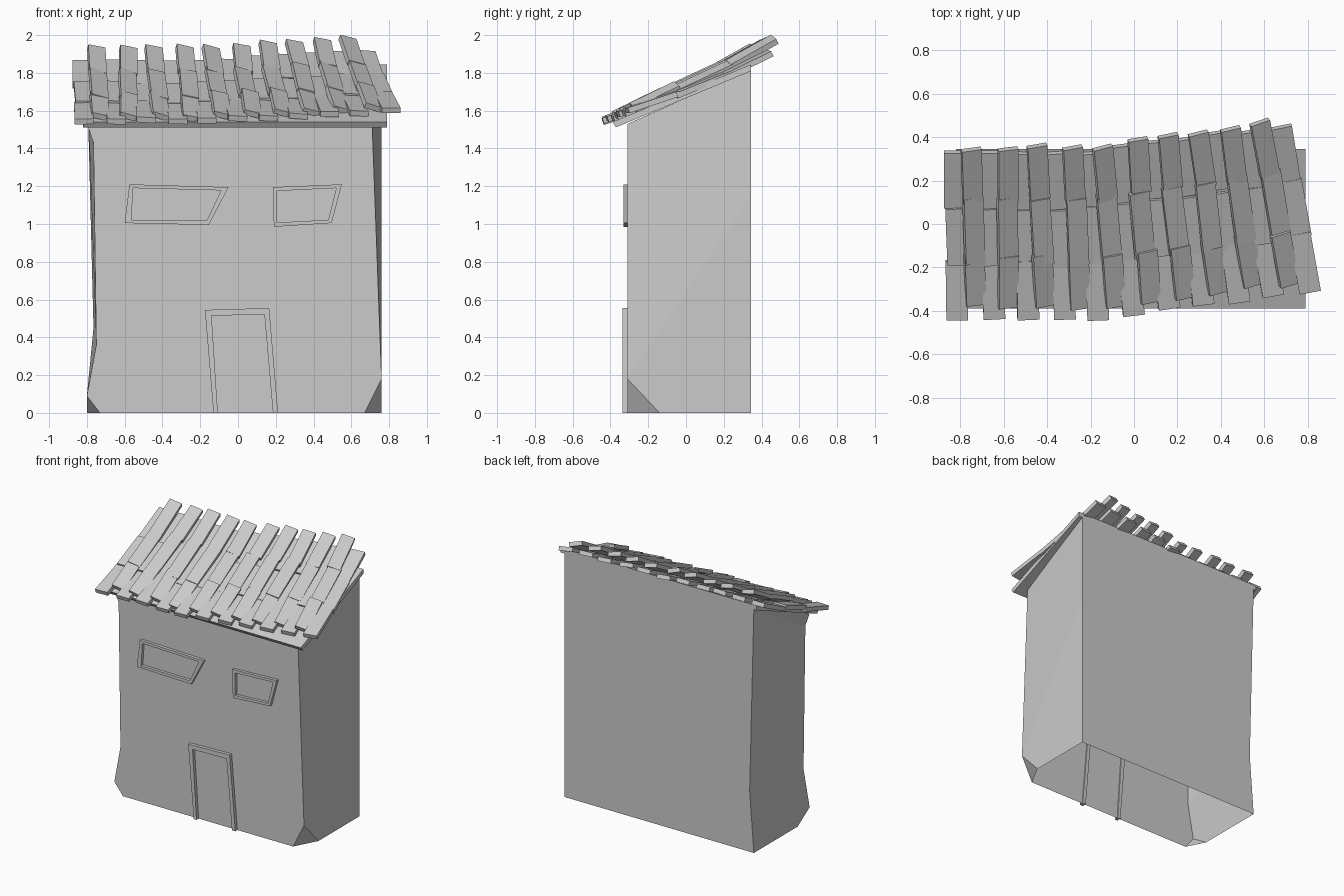
import bpy, math, random
from mathutils import Vector, Matrix

if "Cube" in bpy.data.objects:
    bpy.data.objects.remove(bpy.data.objects["Cube"])

random.seed(4)
FRONT, BACK = -0.31, 0.345


def make(name, verts, faces):
    me = bpy.data.meshes.new(name)
    me.from_pydata(verts, [], faces)
    me.update()
    ob = bpy.data.objects.new(name, me)
    bpy.context.collection.objects.link(ob)
    return ob


def frame(name, outer, inner, y0, y1, closed=True):
    """Flat trim between two matching outlines (x, z), extruded in y."""
    n = len(outer)
    verts = [(x, y, z) for y in (y0, y1) for ring in (outer, inner) for x, z in ring]
    faces = []
    for i in range(n if closed else n - 1):
        j = (i + 1) % n
        o, p, q, r = (i, j), (i + n, j + n), (i + 2 * n, j + 2 * n), (i + 3 * n, j + 3 * n)
        faces += [(o[0], o[1], p[1], p[0]), (q[0], r[0], r[1], q[1]),
                  (o[0], q[0], q[1], o[1]), (p[0], p[1], r[1], r[0])]
    if not closed:
        for i in (0, n - 1):
            faces.append((i, i + n, i + 3 * n, i + 2 * n))
    return make(name, verts, faces)


# Walls: warped shell with an open bottom and clipped lower front corners
front = [(-0.73, 0), (0.67, 0), (0.76, 0.18), (0.71, 1.53), (-0.80, 1.53),
         (-0.765, 1.43), (-0.75, 0.36), (-0.80, 0.09)]
verts = [(x, FRONT, z) for x, z in front]
verts += [(0.76, -0.14, 0), (0.76, BACK, 0), (0.76, BACK, 1.15), (0.76, BACK, 1.82),
          (-0.80, BACK, 1.82), (-0.765, BACK, 0.45), (-0.80, BACK, 0), (-0.80, -0.17, 0)]
make("walls", verts, [
    (0, 1, 2, 3, 4, 5, 6, 7),
    (1, 8, 2), (8, 9, 10, 2), (2, 10, 11, 3),
    (9, 14, 13, 12, 11, 10),
    (0, 7, 15), (15, 7, 6, 13, 14), (6, 5, 12, 13), (5, 4, 12)])

# Sloping roof board
profile = [(-0.37, 1.512), (BACK, 1.81), (BACK, 1.845), (-0.39, 1.54)]
verts = [(x, y, z) for x in (-0.82, 0.79) for y, z in profile]
make("roof_board", verts, [(3, 2, 1, 0), (4, 5, 6, 7)] +
     [(i, (i + 1) % 4, (i + 1) % 4 + 4, i + 4) for i in range(4)])

# Crooked windows and door trim
frame("left_window_frame",
      [(-0.575, 1.21), (-0.05, 1.195), (-0.155, 0.995), (-0.60, 1.005)],
      [(-0.555, 1.19), (-0.09, 1.178), (-0.165, 1.018), (-0.565, 1.022)], -0.332, -0.305)
frame("right_window_frame",
      [(0.185, 1.195), (0.55, 1.21), (0.495, 1.005), (0.19, 0.985)],
      [(0.207, 1.175), (0.52, 1.19), (0.478, 1.022), (0.207, 1.008)], -0.332, -0.305)
frame("door_frame",
      [(-0.13, 0), (-0.175, 0.545), (0.165, 0.555), (0.212, 0)],
      [(-0.107, 0), (-0.14, 0.515), (0.14, 0.52), (0.185, 0)], -0.335, -0.303, closed=False)

# Wooden shingles: flat and tilted columns alternate, fanning out to the right
FLAT = [(-0.44, 1.56, -0.17, 1.65), (-0.19, 1.645, 0.07, 1.75), (0.07, 1.745, 0.325, 1.87)]
TILTED = [(-0.385, 1.575, -0.15, 1.69), (-0.18, 1.675, 0.12, 1.815), (0.105, 1.805, 0.345, 1.94)]
SLAB = [(x, y, z) for z in (-1, 0) for x, y in ((-.5, 0), (.5, 0), (.5, 1), (-.5, 1))]
BOX = [(3, 2, 1, 0), (4, 5, 6, 7)] + [(i, (i + 1) % 4, (i + 1) % 4 + 4, i + 4) for i in range(4)]

verts, faces = [], []
for col in range(21):
    t = col / 20
    tilted = col % 2 == 1
    lean = 0.02 + 0.18 * max(0, t - 0.15)
    shift = 0.12 * max(0, t - 0.4) / 0.6
    for y0, z0, y1, z1 in (TILTED if tilted else FLAT):
        dy = shift + random.uniform(-0.01, 0.01)
        dz = shift * 0.42 + random.uniform(-0.005, 0.008)
        yaw = lean + random.uniform(-0.03, 0.03)
        x = -0.81 + 1.61 * t - lean * (y0 + 0.4) + random.uniform(-0.008, 0.008)
        along = Vector((-yaw * (y1 - y0), y1 - y0, z1 - z0))
        length = along.length
        along.normalize()
        side = along.cross(Vector((0, 0, 1))).normalized()
        rot = Matrix((side, along, side.cross(along))).transposed()
        rot = rot @ Matrix.Rotation(random.uniform(0.2, 0.32) if tilted else
                                    random.uniform(-0.03, 0.08), 3, 'Y')
        base = len(verts)
        size = Vector((0.093 if tilted else 0.1, length, 0.03))
        origin = Vector((x, y0 + dy, z0 + dz))
        verts += [origin + rot @ Vector([a * b for a, b in zip(v, size)]) for v in SLAB]
        faces += [tuple(base + i for i in f) for f in BOX]
make("roof_shingles", verts, faces)
